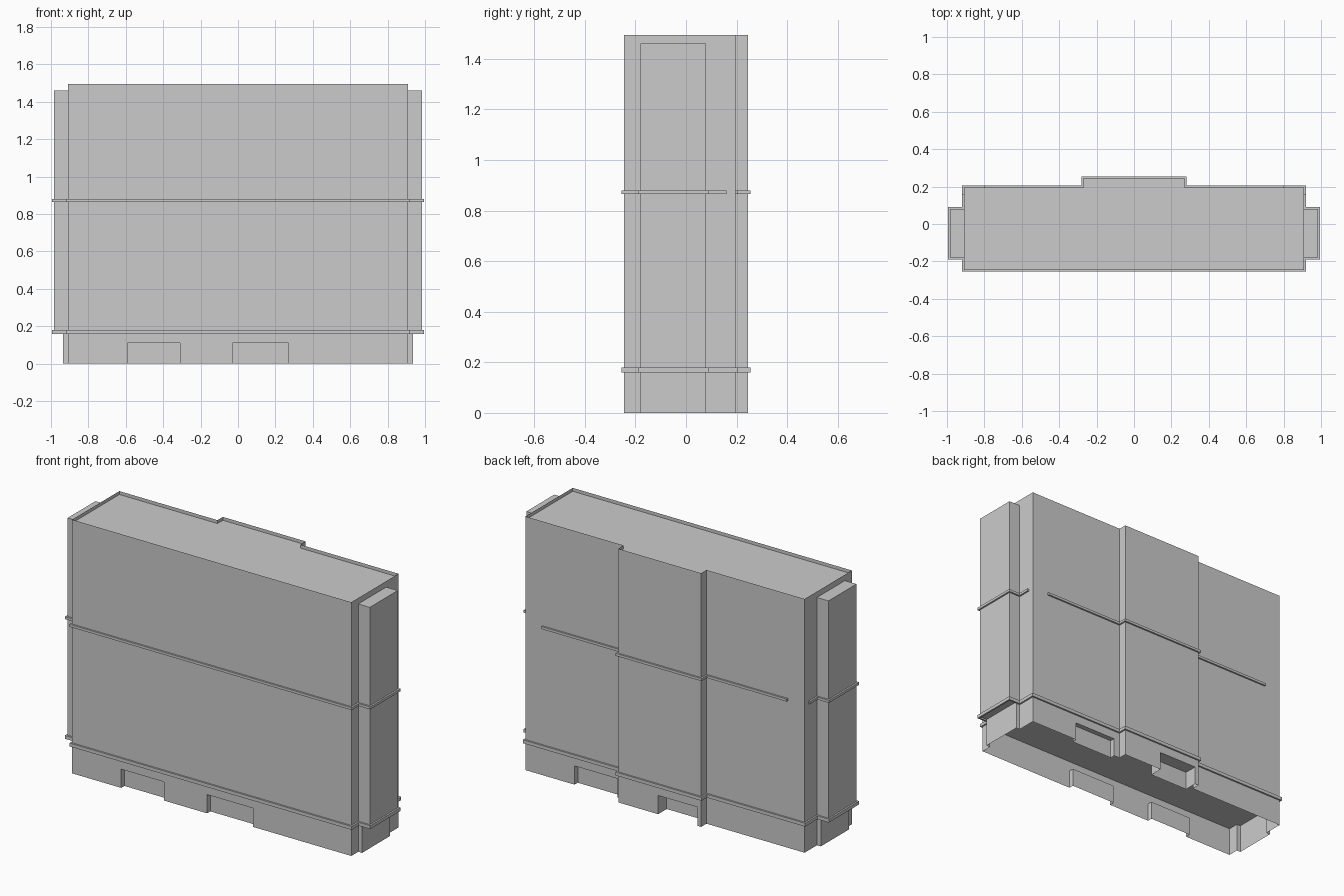
import bpy, bmesh
from mathutils import Vector

if "Cube" in bpy.data.objects:
    bpy.data.objects.remove(bpy.data.objects["Cube"])

X, YF, YB = 0.91, -0.245, 0.195       # main block half width, front, back
BX, BY = 0.27, 0.245                  # rear bay
WX, W0, W1 = 0.985, -0.18, 0.08       # side wings
PX = 0.935                            # plinth reach under the wings
Z1, ZT, ZROOF, ZW = 0.17, 1.495, 1.475, 1.46
REC, ZREC = 0.03, 0.11                # recess depth and height


def finish(name, bm):
    bmesh.ops.remove_doubles(bm, verts=bm.verts, dist=1e-5)
    me = bpy.data.meshes.new(name)
    bm.to_mesh(me)
    bm.free()
    ob = bpy.data.objects.new(name, me)
    bpy.context.collection.objects.link(ob)
    return ob


def face(bm, pts):
    return bm.faces.new([bm.verts.new(p) for p in pts])


def walls(bm, pts, z0, z1, closed=True):
    n = len(pts)
    for i in range(n if closed else n - 1):
        (ax, ay), (bx, by) = pts[i], pts[(i + 1) % n]
        face(bm, [(ax, ay, z0), (bx, by, z0), (bx, by, z1), (ax, ay, z1)])


def cap(bm, pts, z, up=True):
    p = [(x, y, z) for x, y in pts]
    face(bm, p if up else p[::-1])


def side(wx):
    return [(X, YF), (X, W0), (wx, W0), (wx, W1), (X, W1)]


def mirrored(pts):
    return [(-x, y) for x, y in reversed(pts)]


BACK = [(X, YB), (BX, YB), (BX, BY), (-BX, BY), (-BX, YB), (-X, YB)]


def offset(pts, d, closed):
    # outward mitred offset of a counter-clockwise path
    n, out = len(pts), []
    for i, p in enumerate(pts):
        p = Vector(p)
        norms = []
        for a, b in ((i - 1, i), (i, i + 1)):
            if not closed and (a < 0 or b >= n):
                continue
            e = Vector(pts[b % n]) - Vector(pts[a % n])
            norms.append(Vector((e.y, -e.x)).normalized())
        m = norms[0] if len(norms) == 1 else norms[0] + norms[1]
        out.append(tuple(p + m * d))
    return out


def band(name, pts, z0, z1, closed, d=0.01):
    bm = bmesh.new()
    out = offset(pts, d, closed)
    walls(bm, out, z0, z1, closed)
    n = len(pts)
    for i in range(n if closed else n - 1):
        j = (i + 1) % n
        for z, up in ((z0, False), (z1, True)):
            cap(bm, [pts[i], out[i], out[j], pts[j]], z, up)
    if not closed:
        for a, b in ((pts[0], out[0]), (out[-1], pts[-1])):
            walls(bm, [a, b], z0, z1, False)
    finish(name, bm)


# Main block: walls with a low parapet around the sunken roof
body = [(-X, YF), (X, YF)] + BACK
bm = bmesh.new()
walls(bm, body, Z1, ZT)
cap(bm, body, ZROOF)
finish("main_block", bm)

# Side wings
for s, name in ((1, "right_wing"), (-1, "left_wing")):
    bm = bmesh.new()
    pts = [(X, W0), (WX, W0), (WX, W1), (X, W1)]
    if s < 0:
        pts = mirrored(pts)
    walls(bm, pts, Z1, ZW)
    cap(bm, pts, ZW)
    cap(bm, pts, Z1, False)
    finish(name, bm)

# Plinth: open underneath, with shallow recesses front and back
plinth = side(PX) + BACK + mirrored(side(PX))[:-1] + [(-X, YF)]
bm = bmesh.new()
walls(bm, plinth, ZREC, Z1)
cap(bm, plinth, Z1, False)


def recess(a, b, y, yi):
    return [(a, y), (a, yi), (b, yi), (b, y)]


front = [recess(-0.59, -0.31, YF, YF + REC), recess(-0.03, 0.27, YF, YF + REC)]
wall_niche = recess(0.59, 0.31, YB, YB - REC)
bay_niche = recess(0.01, -0.245, BY, YB - REC)
lower = (side(PX) + [BACK[0]] + wall_niche + BACK[1:3] + bay_niche + BACK[3:]
         + mirrored(side(PX)) + front[0] + front[1])
walls(bm, lower, 0, ZREC)
for r in front + [wall_niche, bay_niche]:
    cap(bm, r, ZREC)
finish("plinth", bm)

# Horizontal string courses
lower_path = side(WX) + BACK + mirrored(side(WX))
band("lower_band", lower_path, 0.16, 0.18, True)
E = 0.8
band("rear_middle_band", [(E, YB)] + BACK[1:5] + [(-E, YB)], 0.865, 0.88, False)
wrap = [(-X, 0.16)] + mirrored(side(WX)) + side(WX) + [(X, 0.16)]
band("front_middle_band", wrap, 0.865, 0.88, False)
